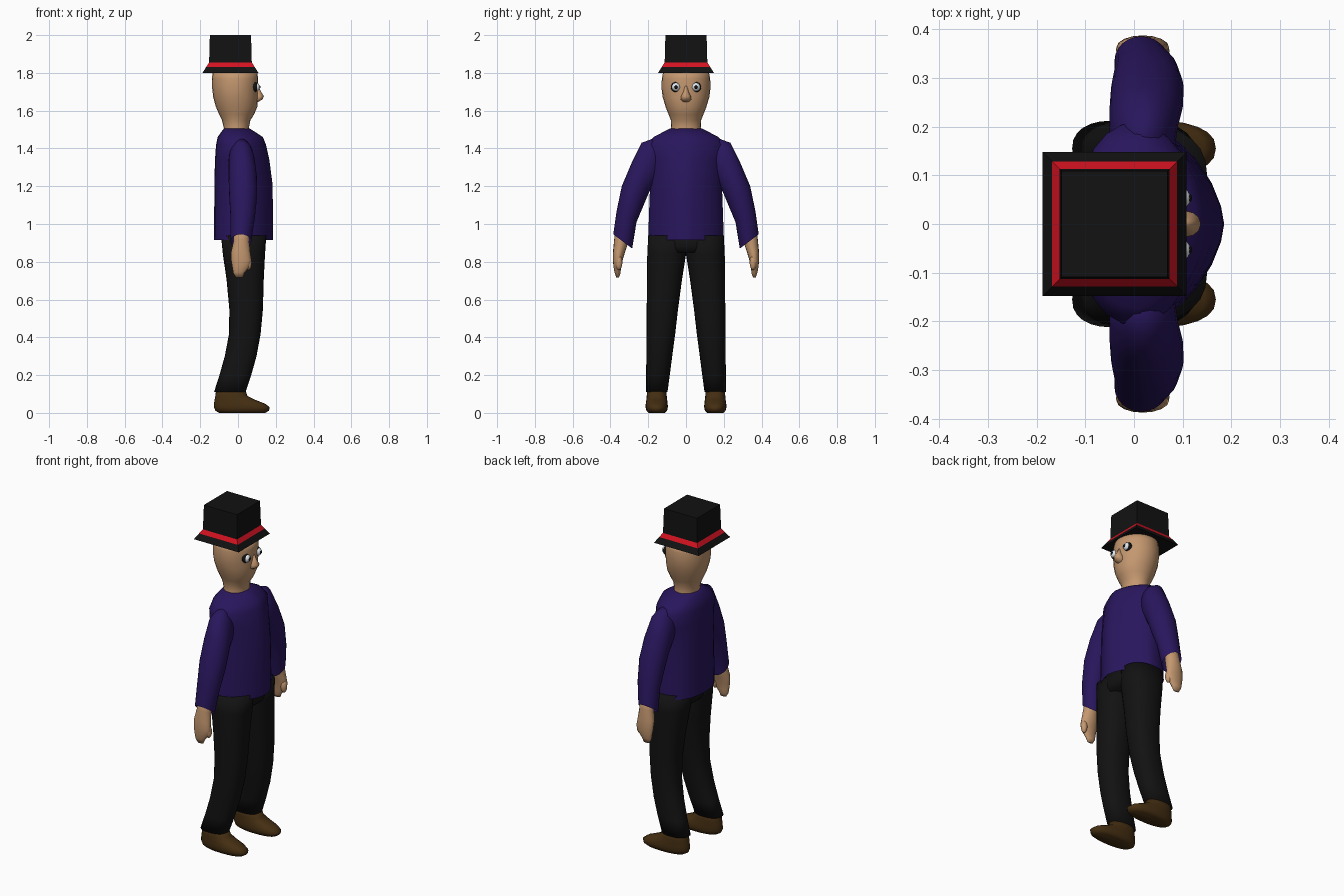
import bpy, bmesh, math


def material(name, col):
    m = bpy.data.materials.new(name)
    m.diffuse_color = (*col, 1)
    return m


SKIN = material("skin", (0.55, 0.31, 0.16))
BLUE = material("blue_cloth", (0.022, 0.008, 0.11))
BLACK = material("black_cloth", (0.006, 0.006, 0.006))
BROWN = material("brown_leather", (0.06, 0.028, 0.006))
RED = material("red_band", (0.65, 0.006, 0.015))
WHITE = material("eye_white", (0.75, 0.8, 0.85))


def finish(bm, name, mat, smooth=True):
    bmesh.ops.recalc_face_normals(bm, faces=bm.faces[:])
    for f in bm.faces:
        f.smooth = smooth
    me = bpy.data.meshes.new(name)
    bm.to_mesh(me)
    bm.free()
    ob = bpy.data.objects.new(name, me)
    bpy.context.collection.objects.link(ob)
    me.materials.append(mat)
    return ob


def loft(name, mat, rings, side=1, front=2.0, back=2.0, caps=(True, True), n=24):
    """Ring = back x, front x, outer (y, z), inner (y, z); superelliptic section."""
    bm = bmesh.new()
    loops = []
    for x0, x1, yo, zo, yi, zi in rings:
        loop = []
        for k in range(n):
            a = 2 * math.pi * k / n
            c, s = math.cos(a), math.sin(a)
            p = 2 / (front if c > 0 else back)
            u = math.copysign(abs(c) ** p, c)
            v = math.copysign(abs(s) ** p, s)
            x = (x0 + x1) / 2 + u * (x1 - x0) / 2
            y = (yo + yi) / 2 + v * (yo - yi) / 2
            z = (zo + zi) / 2 + v * (zo - zi) / 2
            loop.append(bm.verts.new((x, side * y, z)))
        loops.append(loop)
    for a, b in zip(loops, loops[1:]):
        for k in range(n):
            j = (k + 1) % n
            bm.faces.new((a[k], a[j], b[j], b[k]))
    if caps[0]:
        bm.faces.new(loops[0])
    if caps[1]:
        bm.faces.new(loops[-1])
    return finish(bm, name, mat)


def level(*rows):
    """Symmetric horizontal rings from (z, back x, front x, half width)."""
    return [(x0, x1, w, z, -w, z) for z, x0, x1, w in rows]


def ball(name, mat, loc, size):
    bm = bmesh.new()
    bmesh.ops.create_uvsphere(bm, u_segments=16, v_segments=10, radius=1)
    for v in bm.verts:
        v.co = [v.co[i] * size[i] + loc[i] for i in range(3)]
    return finish(bm, name, mat)


def square_frustum(name, mat, z0, z1, h0, h1):
    bm = bmesh.new()
    lo, hi = ([bm.verts.new((-0.04 + h * a, h * b, z)) for a, b in
               ((-1, -1), (1, -1), (1, 1), (-1, 1))] for h, z in ((h0, z0), (h1, z1)))
    bm.faces.new(lo)
    bm.faces.new(hi)
    for k in range(4):
        j = (k + 1) % 4
        bm.faces.new((lo[k], lo[j], hi[j], hi[k]))
    return finish(bm, name, mat, False)


# Hat
square_frustum("hat_brim", BLACK, 1.80, 1.832, 0.148, 0.128)
square_frustum("hat_band", RED, 1.832, 1.855, 0.128, 0.113)
square_frustum("hat_crown", BLACK, 1.855, 2.0, 0.113, 0.109)

# Head and neck
loft("head", SKIN, level(
    (1.47, -0.08, 0.065, 0.085), (1.51, -0.075, 0.058, 0.078), (1.55, -0.085, 0.066, 0.08),
    (1.58, -0.10, 0.085, 0.092), (1.62, -0.117, 0.102, 0.108), (1.67, -0.131, 0.106, 0.123),
    (1.72, -0.137, 0.106, 0.13), (1.77, -0.138, 0.107, 0.128), (1.81, -0.134, 0.10, 0.12)))
loft("nose", SKIN, level(
    (1.645, 0.08, 0.105, 0.015), (1.66, 0.08, 0.13, 0.028), (1.677, 0.08, 0.137, 0.026),
    (1.70, 0.08, 0.122, 0.014), (1.73, 0.08, 0.108, 0.008)), n=12)

# Jumper body with a ridge down the front, open at the hem
loft("jumper_body", BLUE, level(
    (0.915, -0.127, 0.185, 0.20), (1.05, -0.126, 0.185, 0.196), (1.21, -0.125, 0.183, 0.19),
    (1.34, -0.122, 0.166, 0.195), (1.42, -0.116, 0.148, 0.21), (1.46, -0.108, 0.132, 0.172),
    (1.485, -0.09, 0.095, 0.125), (1.505, -0.075, 0.062, 0.085)),
    front=1.6, back=2.3, caps=(False, True))

# Hips
loft("trouser_hips", BLACK, level(
    (0.85, -0.075, 0.135, 0.17), (0.88, -0.083, 0.143, 0.20), (0.95, -0.09, 0.15, 0.195)))

for s, tag in ((1, "left"), (-1, "right")):
    # Sleeves
    loft(tag + "_sleeve", BLUE, [
        (-0.05, 0.08, 0.14, 1.465, 0.12, 1.24), (-0.05, 0.09, 0.235, 1.43, 0.165, 1.21),
        (-0.05, 0.10, 0.285, 1.33, 0.195, 1.17), (-0.047, 0.102, 0.34, 1.20, 0.22, 1.11),
        (-0.04, 0.09, 0.367, 1.07, 0.262, 1.01), (-0.04, 0.07, 0.385, 0.945, 0.285, 0.87)],
        side=s, caps=(True, False))
    # Hands: palm, fingers, thumb
    loft(tag + "_hand", SKIN, [
        (-0.02, 0.06, 0.37, 1.0, 0.30, 0.97), (-0.025, 0.06, 0.38, 0.92, 0.31, 0.89),
        (-0.037, 0.065, 0.386, 0.86, 0.326, 0.84), (-0.036, 0.072, 0.387, 0.81, 0.338, 0.80),
        (-0.03, 0.058, 0.384, 0.775, 0.344, 0.765), (-0.025, 0.034, 0.379, 0.745, 0.348, 0.735),
        (-0.012, 0.025, 0.370, 0.718, 0.355, 0.718)], side=s, n=16)
    ball(tag + "_thumb", SKIN, (0.055, s * 0.355, 0.795), (0.018, 0.018, 0.038))
    # Trouser legs
    loft(tag + "_trouser_leg", BLACK, [
        (x0, x1, yo, z, yi, z) for z, x0, x1, yo, yi in (
            (0.11, -0.127, 0.04, 0.212, 0.098), (0.2, -0.098, 0.07, 0.211, 0.086),
            (0.3, -0.07, 0.098, 0.21, 0.073), (0.42, -0.047, 0.12, 0.209, 0.057),
            (0.55, -0.046, 0.132, 0.208, 0.042), (0.7, -0.06, 0.136, 0.207, 0.022),
            (0.84, -0.08, 0.143, 0.205, 0.0), (0.94, -0.09, 0.15, 0.20, 0.0))],
        side=s, front=2.3, back=2.3)
    # Shoes
    loft(tag + "_shoe", BROWN, [
        (x0, x1, 0.155 + w, z, 0.155 - w, z) for z, x0, x1, w in (
            (0.0, -0.10, 0.145, 0.042), (0.012, -0.12, 0.164, 0.055), (0.03, -0.127, 0.168, 0.059),
            (0.048, -0.127, 0.145, 0.058), (0.07, -0.124, 0.09, 0.055), (0.09, -0.12, 0.05, 0.053),
            (0.13, -0.115, 0.035, 0.05))], side=s, front=2.4, back=2.2)
    # Eyes: dark rim, white, pupil
    ball(tag + "_eye_rim", BLACK, (0.088, s * 0.053, 1.725), (0.02, 0.027, 0.027))
    ball(tag + "_eye_white", WHITE, (0.095, s * 0.053, 1.725), (0.021, 0.022, 0.022))
    ball(tag + "_pupil", BLACK, (0.109, s * 0.053, 1.725), (0.01, 0.011, 0.011))
